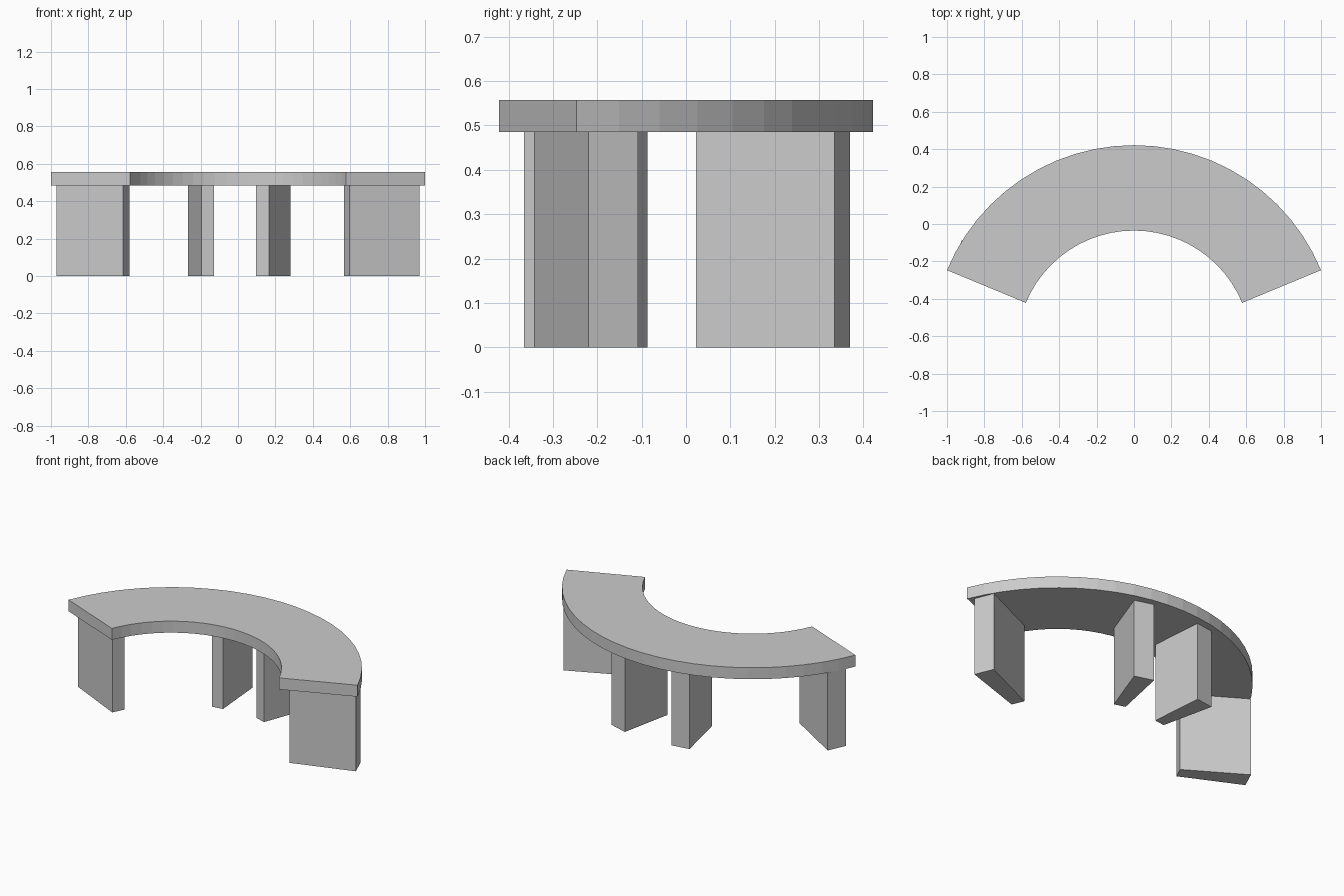
import bpy, bmesh
from math import sin, cos, radians

if "Cube" in bpy.data.objects:
    bpy.data.objects.remove(bpy.data.objects["Cube"])

LEG_TOP = 0.485
TOP = 0.557


def prism(name, outline, z0, z1):
    """Extrude a plan outline vertically."""
    bm = bmesh.new()
    face = bm.faces.new([bm.verts.new((x, y, z0)) for x, y in outline])
    geo = bmesh.ops.extrude_face_region(bm, geom=[face])
    verts = [g for g in geo["geom"] if isinstance(g, bmesh.types.BMVert)]
    bmesh.ops.translate(bm, vec=(0, 0, z1 - z0), verts=verts)
    bmesh.ops.recalc_face_normals(bm, faces=bm.faces)
    mesh = bpy.data.meshes.new(name)
    bm.to_mesh(mesh)
    bm.free()
    obj = bpy.data.objects.new(name, mesh)
    bpy.context.collection.objects.link(obj)
    return obj


def arc(radius, segments=24, start=22.5, end=157.5, cy=-0.661):
    angles = [radians(start + (end - start) * i / segments) for i in range(segments + 1)]
    return [(radius * cos(a), cy + radius * sin(a)) for a in angles]


# Curved seat slab: 135 degree ring sector
prism("seat", arc(1.0824) + arc(0.626)[::-1], LEG_TOP, TOP)

# Wedge legs, narrower at the inner edge, roughly radial
legs = {
    "right_end_leg": [(0.597, -0.343), (0.97, -0.22), (0.924, -0.108), (0.567, -0.27)],
    "right_middle_leg": [(0.165, 0.023), (0.28, 0.335), (0.165, 0.37), (0.097, 0.043)],
    "left_middle_leg": [(-0.127, 0.033), (-0.154, 0.365), (-0.268, 0.348), (-0.195, 0.023)],
    "left_end_leg": [(-0.58, -0.295), (-0.92, -0.087), (-0.97, -0.195), (-0.615, -0.365)],
}
for name, outline in legs.items():
    prism(name, outline, 0, LEG_TOP)
